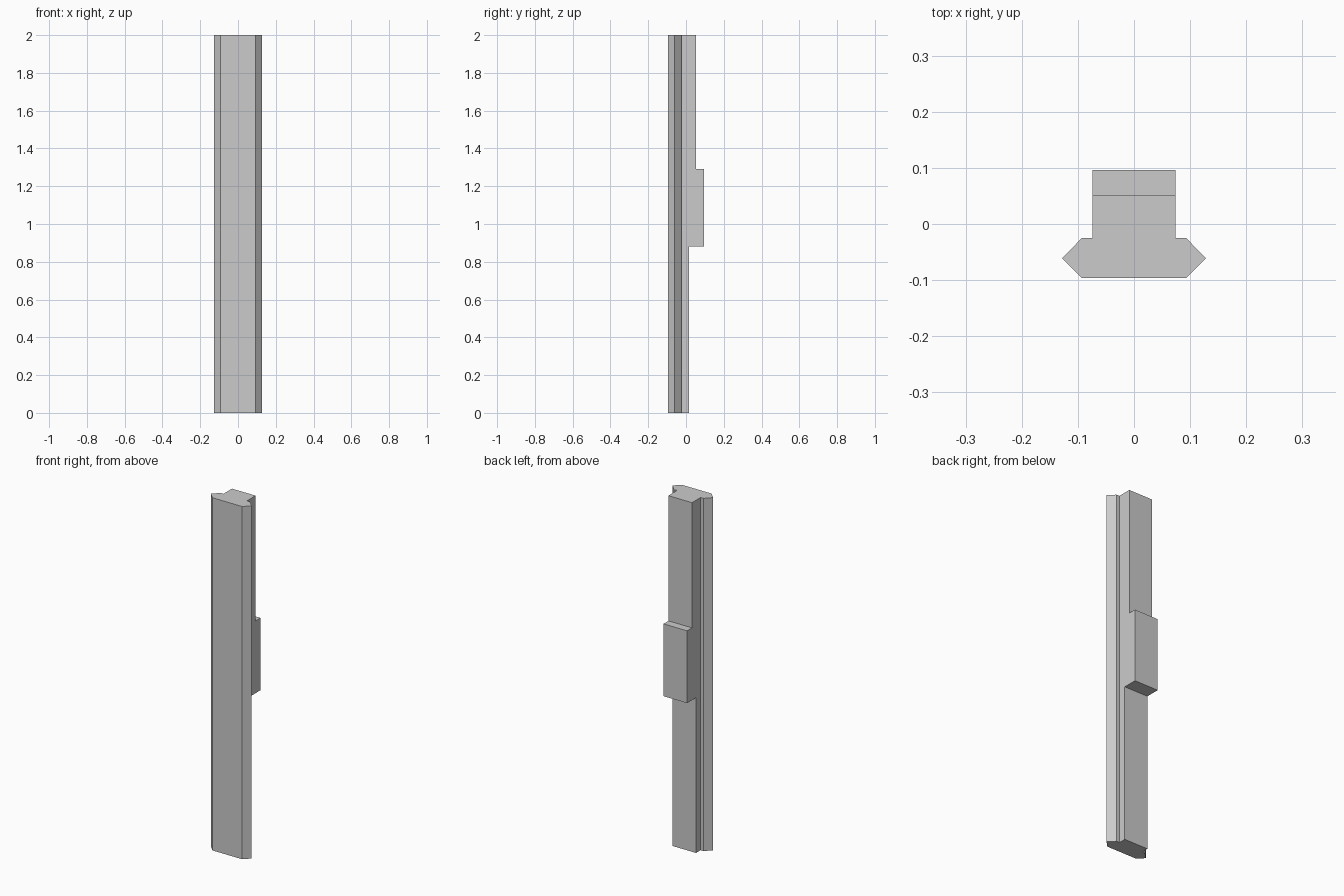
import bpy, bmesh
from mathutils import Vector

if "Cube" in bpy.data.objects:
    bpy.data.objects.remove(bpy.data.objects["Cube"])


def extrude_profile(name, points, direction):
    """Closed solid: a flat outline swept along a direction."""
    bm = bmesh.new()
    face = bm.faces.new([bm.verts.new(p) for p in points])
    result = bmesh.ops.extrude_face_region(bm, geom=[face], use_keep_orig=True)
    moved = [g for g in result["geom"] if isinstance(g, bmesh.types.BMVert)]
    bmesh.ops.translate(bm, verts=moved, vec=Vector(direction))
    bmesh.ops.recalc_face_normals(bm, faces=bm.faces[:])
    mesh = bpy.data.meshes.new(name)
    bm.to_mesh(mesh)
    bm.free()
    obj = bpy.data.objects.new(name, mesh)
    bpy.context.collection.objects.link(obj)
    return obj


HEIGHT = 2.0
FRONT, TIP_Y, SHOULDER = -0.096, -0.061, -0.025

# Front plate: pointed-edge cross-section, mirrored across x, swept upward
half = [(0.093, FRONT), (0.128, TIP_Y), (0.093, SHOULDER)]
outline = half + [(-x, y) for x, y in reversed(half)]
rail = extrude_profile("rail", [(x, y, 0) for x, y in outline], (0, 0, HEIGHT))

# Stepped rear spine: side outline swept across x
STEM = 0.074
LOW, BLOCK, UPPER = 0.016, 0.096, 0.052
side = [(TIP_Y, 0), (LOW, 0), (LOW, 0.88), (BLOCK, 0.88),
        (BLOCK, 1.29), (UPPER, 1.29), (UPPER, HEIGHT), (TIP_Y, HEIGHT)]
spine = extrude_profile("rear_spine", [(-STEM, y, z) for y, z in side], (2 * STEM, 0, 0))

# Join both parts into one clean solid
union = rail.modifiers.new("join_spine", "BOOLEAN")
union.operation = "UNION"
union.solver = "EXACT"
union.object = spine
bpy.context.view_layer.objects.active = rail
rail.select_set(True)
bpy.ops.object.modifier_apply(modifier=union.name)
bpy.data.objects.remove(spine, do_unlink=True)
